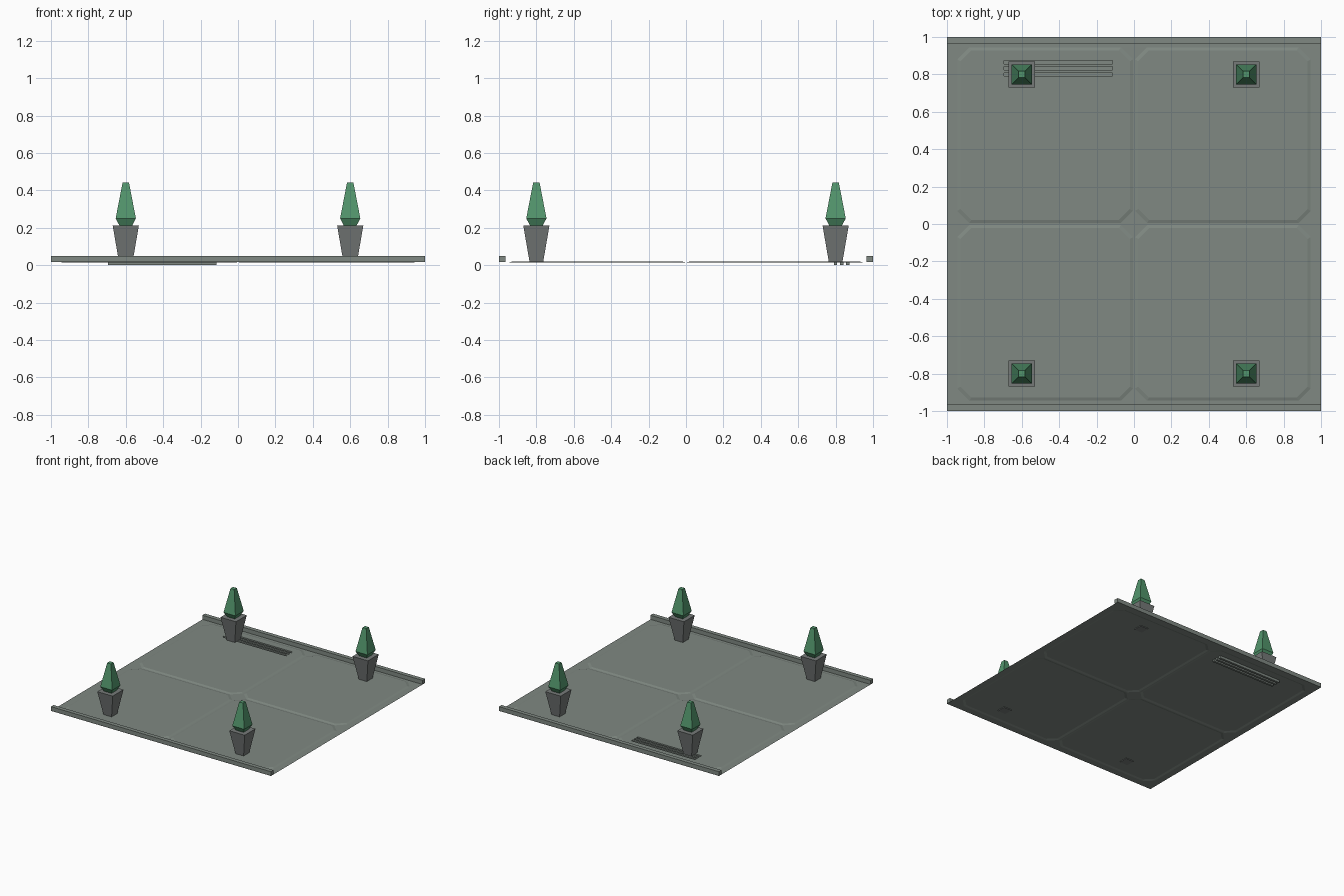
import bpy, bmesh
from mathutils import Vector

if "Cube" in bpy.data.objects:
    bpy.data.objects.remove(bpy.data.objects["Cube"])


def material(name, rgb):
    m = bpy.data.materials.new(name)
    m.diffuse_color = (*rgb, 1)
    m.use_nodes = True
    m.node_tree.nodes["Principled BSDF"].inputs["Base Color"].default_value = m.diffuse_color
    return m


STONE = material("grey green paving", (0.215, 0.25, 0.225))
POT = material("pot grey", (0.18, 0.195, 0.19))
LEAF = material("leaf green", (0.085, 0.30, 0.15))


def add_object(name, bm, mat):
    mesh = bpy.data.meshes.new(name)
    bm.to_mesh(mesh)
    bm.free()
    mesh.materials.append(mat)
    ob = bpy.data.objects.new(name, mesh)
    bpy.context.collection.objects.link(ob)
    return ob


def octagon(x0, x1, y0, y1, c, z):
    """Rectangle with chamfered corners, counter-clockwise."""
    return [Vector(p) for p in (
        (x0 + c, y0, z), (x1 - c, y0, z), (x1, y0 + c, z), (x1, y1 - c, z),
        (x1 - c, y1, z), (x0 + c, y1, z), (x0, y1 - c, z), (x0, y0 + c, z))]


BASE, TOP = 0.015, 0.02

# floor sheet: frame with four chamfered holes
bm = bmesh.new()
frame_edges = []


def loop_of(points):
    vs = [bm.verts.new(p) for p in points]
    frame_edges.extend(bm.edges.new((vs[i - 1], vs[i])) for i in range(len(vs)))
    return vs


loop_of([(-1, -1, BASE), (1, -1, BASE), (1, 1, BASE), (-1, 1, BASE)])
spans = ((-0.945, -0.005), (0.005, 0.945))
lower = {(i, j): loop_of(octagon(*spans[i], *spans[j], 0.065, BASE))
         for i in (0, 1) for j in (0, 1)}
bmesh.ops.triangle_fill(bm, edges=frame_edges, use_beauty=True, normal=(0, 0, 1))

# slightly raised panels with sloping borders
s = 0.017
for (i, j), low in lower.items():
    (x0, x1), (y0, y1) = spans[i], spans[j]
    up = [bm.verts.new(p) for p in
          octagon(x0 + s, x1 - s, y0 + s, y1 - s, 0.058, TOP)]
    for k in range(8):
        bm.faces.new((low[k - 1], low[k], up[k], up[k - 1]))
    bm.faces.new(up)
for f in bm.faces:
    f.normal_update()
    if f.normal.z < 0:
        f.normal_flip()

# drain: three slots sunk in the rear left panel
slots = ((0.79, 0.808), (0.823, 0.841), (0.856, 0.874))
cuts = [((x, 0, 0), (1, 0, 0)) for x in (-0.695, -0.115)]
cuts += [((0, y, 0), (0, 1, 0)) for pair in slots for y in pair]


def panel_faces():
    return [f for f in bm.faces if all(v.co.z > TOP - 0.001 and v.co.x < 0
                                       and v.co.y > 0 for v in f.verts)]


for co, no in cuts:
    fs = panel_faces()
    geom = fs + list({e for f in fs for e in f.edges}) + list({v for f in fs for v in f.verts})
    bmesh.ops.bisect_plane(bm, geom=geom, plane_co=co, plane_no=no, dist=1e-5)
for y0, y1 in slots:
    pick = [f for f in panel_faces()
            if -0.695 < f.calc_center_median().x < -0.115
            and y0 < f.calc_center_median().y < y1]
    out = bmesh.ops.extrude_face_region(bm, geom=pick)["geom"]
    for v in out:
        if isinstance(v, bmesh.types.BMVert):
            v.co.z = 0.0
    old = [f for f in pick if f.is_valid]
    if old:
        bmesh.ops.delete(bm, geom=old, context='FACES')
add_object("floor", bm, STONE)


def square_stack(name, x, y, rings, mat):
    """Square cross-sections given as (half width, height)."""
    bm = bmesh.new()
    loops = [[bm.verts.new((x + a * h, y + b * h, z)) for a, b in
              ((-1, -1), (1, -1), (1, 1), (-1, 1))] for h, z in rings]
    for lo, hi in zip(loops, loops[1:]):
        for k in range(4):
            bm.faces.new((lo[k - 1], lo[k], hi[k], hi[k - 1]))
    bm.faces.new(loops[0][::-1])
    bm.faces.new(loops[-1])
    return add_object(name, bm, mat)


# edge rails
for name, y in (("front_rail", -0.983), ("rear_rail", 0.983)):
    bm = bmesh.new()
    bmesh.ops.create_cube(bm, size=1)
    bmesh.ops.scale(bm, vec=(2, 0.034, 0.034), verts=bm.verts)
    bmesh.ops.translate(bm, vec=(0, y, 0.033), verts=bm.verts)
    add_object(name, bm, STONE)

# potted shrubs
for x in (-0.6, 0.6):
    for y in (-0.8, 0.8):
        square_stack("pot", x, y, ((0.036, BASE), (0.07, 0.212)), POT)
        square_stack("shrub", x, y, ((0.034, 0.212), (0.054, 0.25), (0.017, 0.442)), LEAF)
